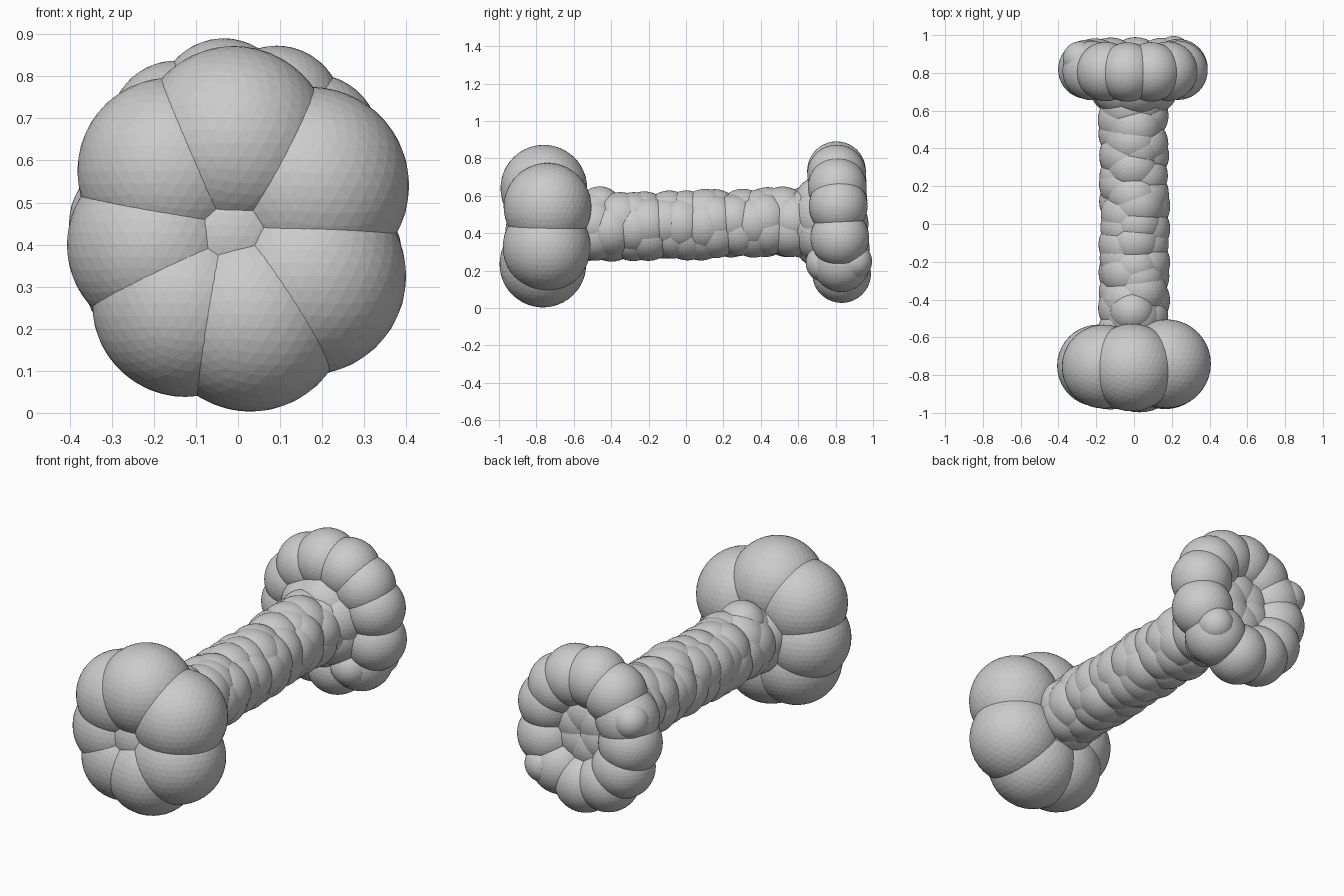
import bpy, bmesh, math, random
from mathutils import Matrix

if "Cube" in bpy.data.objects:
    bpy.data.objects.remove(bpy.data.objects["Cube"])

random.seed(4)

def blob_cluster(name, balls, subdiv=4):
    """One object made of overlapping balls, each (x, y, z, radius)."""
    bm = bmesh.new()
    for x, y, z, r in balls:
        bmesh.ops.create_icosphere(bm, subdivisions=subdiv, radius=r,
                                   matrix=Matrix.Translation((x, y, z)))
    mesh = bpy.data.meshes.new(name)
    bm.to_mesh(mesh)
    bm.free()
    obj = bpy.data.objects.new(name, mesh)
    bpy.context.collection.objects.link(obj)
    return obj

def ring(angles, y, z, rx, rz, r):
    """Balls at the given angles on an upright ellipse around the long axis."""
    return [(rx * math.cos(math.radians(a)), y, z + rz * math.sin(math.radians(a)), r)
            for a in angles]

def even(n, start):
    return [start + 360 * i / n for i in range(n)]

# Front knob: seven large lobes plus a core
front = [(-0.01, -0.76, 0.640, 0.232), (0.172, -0.74, 0.540, 0.235),
         (0.165, -0.745, 0.325, 0.235), (0.030, -0.765, 0.235, 0.232),
         (-0.125, -0.76, 0.260, 0.222), (-0.190, -0.75, 0.400, 0.217),
         (-0.160, -0.755, 0.575, 0.222), (-0.02, -0.74, 0.42, 0.20)]
blob_cluster("front_knob", front)

# Back knob: ring of smaller lobes, its lower edge set slightly further back
angles = [98, 68, 43, 18, -18, -52, -88, -120, -148, -178, 155, 127]
back = [(x, y - 0.05 * (z - 0.465), z, r)
        for x, y, z, r in ring(angles, 0.818, 0.46, 0.245, 0.276, 0.157)]
back += [(-0.285, 0.875, 0.60, 0.092), (0.21, 0.90, 0.25, 0.095),
         (0.15, 0.74, 0.24, 0.10)]
blob_cluster("back_knob", back)

# Flared neck and sunken centre of the back knob
neck = ring(even(6, 20), 0.74, 0.46, 0.075, 0.085, 0.17)
blob_cluster("back_neck", neck)

# Lumpy shaft: staggered rings of overlapping balls between the knobs
shaft = []
stations = 14
for i in range(stations):
    t = i / (stations - 1)
    y = -0.56 + 1.20 * t
    z = 0.432 + 0.026 * t
    for x, by, bz, r in ring(even(5, random.uniform(0, 72)), y, z, 0.045, 0.045, 0.144):
        shaft.append((x, by + random.uniform(-0.035, 0.035), bz,
                      r + random.uniform(-0.006, 0.005)))
shaft.append((-0.01, -0.46, 0.53, 0.12))
blob_cluster("shaft", shaft)
